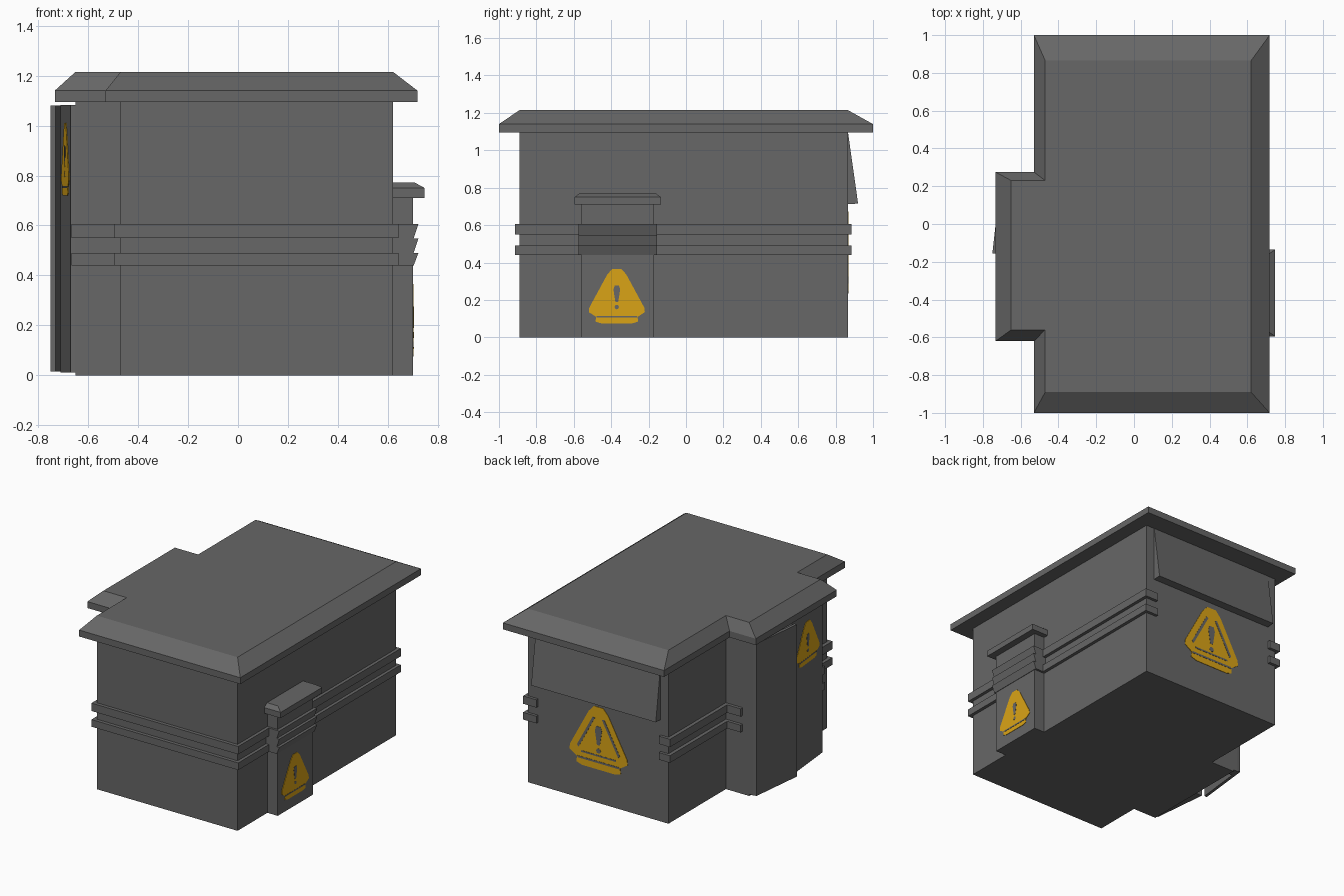
import bpy, bmesh, math
from mathutils import Vector

if "Cube" in bpy.data.objects:
    bpy.data.objects.remove(bpy.data.objects["Cube"])


def material(name, rgb):
    m = bpy.data.materials.new(name)
    m.diffuse_color = (*rgb, 1)
    m.use_nodes = True
    m.node_tree.nodes["Principled BSDF"].inputs["Base Color"].default_value = m.diffuse_color
    return m


GREY = material("dark_grey", (0.135, 0.135, 0.135))
YELLOW = material("warning_yellow", (0.70, 0.37, 0.008))


def loft(name, rings, mat):
    """Closed solid through rings holding the same number of 3D points."""
    bm = bmesh.new()
    loops = [[bm.verts.new(p) for p in ring] for ring in rings]
    for a, b in zip(loops, loops[1:]):
        for i in range(len(a)):
            j = (i + 1) % len(a)
            bm.faces.new((a[i], a[j], b[j], b[i]))
    bm.faces.new(loops[0][::-1])
    bm.faces.new(loops[-1])
    bmesh.ops.recalc_face_normals(bm, faces=bm.faces)
    mesh = bpy.data.meshes.new(name)
    bm.to_mesh(mesh)
    bm.free()
    mesh.materials.append(mat)
    ob = bpy.data.objects.new(name, mesh)
    bpy.context.collection.objects.link(ob)
    return ob


def prism(name, outline, z0, z1, mat=GREY):
    return loft(name, [[(x, y, z) for x, y in outline] for z in (z0, z1)], mat)


def plan(x0, x1, y0, y1, bx, by0, by1):
    """Plan outline: rectangle with a bay on the left."""
    return [(x0, y0), (x1, y0), (x1, y1), (x0, y1),
            (x0, by1), (bx, by1), (bx, by0), (x0, by0)]


def rect(x0, x1, y0, y1):
    return [(x0, y0), (x1, y0), (x1, y1), (x0, y1)]


# Main housing with the door bay
wall = plan(-0.47, 0.62, -0.89, 0.865, -0.65, -0.56, 0.23)
prism("housing", wall, 0, 1.1)

# Roof with sloped rim
eave = plan(-0.53, 0.718, -1.0, 1.0, -0.733, -0.62, 0.275)
loft("roof", [[(x, y, 1.095) for x, y in eave],
              [(x, y, 1.14) for x, y in eave],
              [(x, y, 1.215) for x, y in wall]], GREY)

# Two bands round the walls, open across the middle of the back
band = [(-0.495, -0.914), (0.642, -0.914), (0.642, 0.885), (0.54, 0.885),
        (0.54, 0.85), (-0.41, 0.85), (-0.41, 0.885), (-0.495, 0.885),
        (-0.495, 0.252), (-0.6, 0.252), (-0.6, 0.22), (-0.667, 0.22),
        (-0.667, -0.583), (-0.495, -0.583)]
for i, (z0, z1) in enumerate([(0.44, 0.49), (0.55, 0.605)]):
    prism(f"wall_band_{i + 1}", band, z0, z1)

# Side cabinet, its cap and slanted louvres
prism("side_cabinet", rect(0.6, 0.70, -0.56, -0.17), 0, 0.72)
cap_low, cap_top = rect(0.6, 0.747, -0.595, -0.135), rect(0.6, 0.705, -0.565, -0.165)
loft("cabinet_cap", [[(x, y, 0.71) for x, y in cap_low],
                     [(x, y, 0.75) for x, y in cap_low],
                     [(x, y, 0.773) for x, y in cap_top]], GREY)
for i, (z0, z1) in enumerate([(0.44, 0.49), (0.49, 0.548), (0.548, 0.605)]):
    loft(f"louvre_{i + 1}", [[(x, y, z0) for x, y in rect(0.6, 0.703, -0.575, -0.155)],
                             [(x, y, z1) for x, y in rect(0.6, 0.722, -0.575, -0.155)]], GREY)

# Slanted hood on the back wall
loft("back_hood", [[(x, 0.85, 1.097), (x, 0.866, 1.097), (x, 0.92, 0.715), (x, 0.85, 0.712)]
                   for x in (-0.41, 0.555)], GREY)

# Front door leaf, slightly ajar, and rear leaf standing further out
prism("front_door", [(-0.645, -0.56), (-0.67, -0.555), (-0.71, -0.16), (-0.645, -0.16)], 0.012, 1.083)
prism("rear_door", [(-0.685, 0.232), (-0.707, 0.23), (-0.75, -0.157), (-0.73, -0.157)], 0.015, 1.08)
prism("rear_door_frame", [(-0.645, 0.23), (-0.69, 0.23), (-0.69, 0.17), (-0.645, 0.17)], 0.012, 1.083)

# Warning sign shapes in units of the sign width, origin at bottom centre
HALF = [(0.08, 0.97), (0.17, 0.87), (0.49, 0.28), (0.5, 0.2), (0.37, 0.115), (0.38, 0.03), (0.28, 0)]
PLATE = HALF + [(-u, v) for u, v in reversed(HALF)]
MARK = [(-0.025, 0.38), (0.025, 0.38), (0.06, 0.6), (0.04, 0.67), (-0.04, 0.67), (-0.06, 0.6)]
DOT = [(0.04 * math.cos(a * math.pi / 4), 0.29 + 0.04 * math.sin(a * math.pi / 4)) for a in range(8)]
BAR = [(-0.36, 0.1), (0.36, 0.1), (0.36, 0.13), (-0.36, 0.13)]
STROKE = [(0.34, 0.27), (0.37, 0.3), (0.1, 0.8), (0.06, 0.79)]


def sign(name, origin, along, normal, width, outlined):
    o, a, n = Vector(origin), Vector(along).normalized(), Vector(normal).normalized()

    def piece(label, shape, d0, d1, mat):
        loft(f"{name}_{label}", [[o + a * u * width + Vector((0, 0, v * width)) + n * d
                                  for u, v in shape] for d in (d0, d1)], mat)

    piece("plate", PLATE, -0.002, 0.003, YELLOW)
    details = [("mark", MARK), ("dot", DOT), ("bar", BAR)]
    if outlined:
        details += [("stroke_a", STROKE), ("stroke_b", [(-u, v) for u, v in STROKE]),
                    ("base_line", [(-0.3, 0.2), (0.3, 0.2), (0.3, 0.225), (-0.3, 0.225)])]
    for label, shape in details:
        piece(label, shape, 0.001, 0.0045, GREY)


sign("cabinet_sign", (0.70, -0.37, 0.075), (0, 1, 0), (1, 0, 0), 0.30, False)
sign("back_sign", (0.07, 0.865, 0.235), (1, 0, 0), (0, 1, 0), 0.45, True)
sign("door_sign", (-0.6897, -0.36, 0.72), (-0.04, 0.395, 0), (-0.395, -0.04, 0), 0.30, False)
